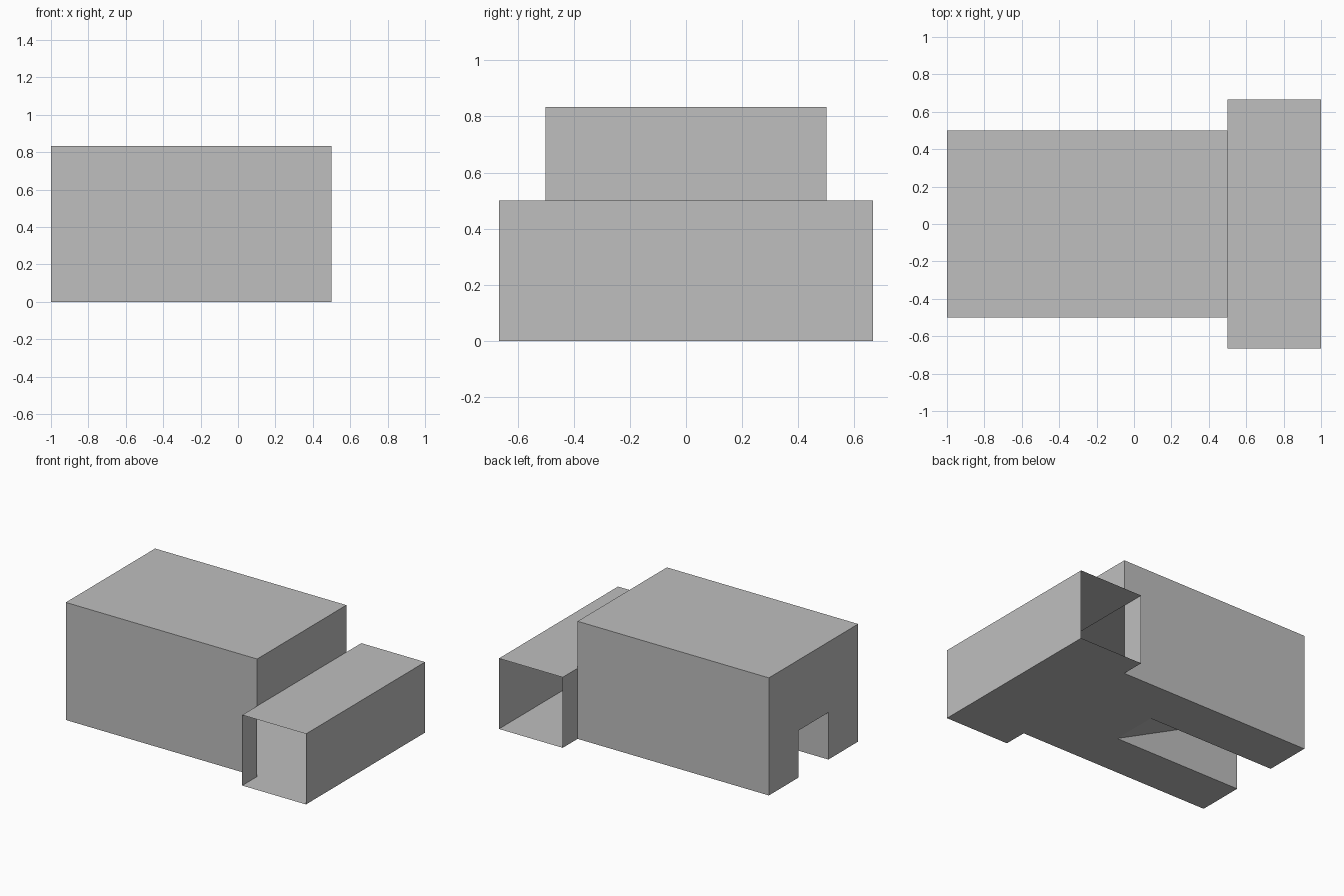
import bpy
import bmesh
from mathutils import Vector

cube = bpy.data.objects.get("Cube")
if cube:
    bpy.data.objects.remove(cube, do_unlink=True)

grey = bpy.data.materials.new("plain_grey")
grey.use_nodes = True
colour = (0.52, 0.52, 0.52, 1)
grey.diffuse_color = colour
grey.node_tree.nodes["Principled BSDF"].inputs["Base Color"].default_value = colour

# Main dimensions
BACK, JOIN, FRONT = -1, 0.5, 1
BODY_Y, BODY_Z = 0.5, 5 / 6
BAR_Y, BAR_Z = 2 / 3, 0.5
SLOT_Y, SLOT_Z = 1 / 6, 1 / 3
SLOT_END, SLOT_BEND = 0, -2 / 3
AXES = {"x": 0, "y": 1, "z": 2}


def panel(bm, axis, at, outline, out):
    """Flat sheet across one axis; outline uses the other two axes in order."""
    points = []
    for pair in outline:
        p = list(pair)
        p.insert(AXES[axis], at)
        points.append(p)
    sheet(bm, points, [out if a == axis else 0 for a in "xyz"])


def sheet(bm, points, outward):
    face = bm.faces.new([bm.verts.new(p) for p in points])
    face.normal_update()
    if face.normal.dot(Vector(outward)) < 0:
        face.normal_flip()


def rect(a0, a1, b0, b1):
    return [(a0, b0), (a1, b0), (a1, b1), (a0, b1)]


def finish(bm, name):
    bmesh.ops.remove_doubles(bm, verts=bm.verts, dist=0.0001)
    mesh = bpy.data.meshes.new(name)
    bm.to_mesh(mesh)
    bm.free()
    mesh.materials.append(grey)
    bpy.context.collection.objects.link(bpy.data.objects.new(name, mesh))


# Body shell: roof, sides, notched back end, upper front wall, slotted floor
bm = bmesh.new()
panel(bm, "z", BODY_Z, rect(BACK, JOIN, -BODY_Y, BODY_Y), 1)
for s in (-1, 1):
    panel(bm, "y", s * BODY_Y, rect(BACK, JOIN, 0, BODY_Z), s)
panel(bm, "x", JOIN, rect(-BODY_Y, BODY_Y, BAR_Z, BODY_Z), 1)
panel(bm, "x", BACK, [(-BODY_Y, 0), (-SLOT_Y, 0), (-SLOT_Y, SLOT_Z), (SLOT_Y, SLOT_Z),
                      (SLOT_Y, 0), (BODY_Y, 0), (BODY_Y, BODY_Z), (-BODY_Y, BODY_Z)], -1)
panel(bm, "z", 0, [(BACK, -BODY_Y), (JOIN, -BODY_Y), (JOIN, BODY_Y), (BACK, BODY_Y),
                   (BACK, SLOT_Y), (SLOT_END, SLOT_Y), (SLOT_END, -SLOT_Y), (BACK, -SLOT_Y)], -1)
finish(bm, "body_shell")

# Slot lining: two cheeks, a flat ceiling and a ramp down to the floor
bm = bmesh.new()
cheek = [(BACK, 0), (SLOT_END, 0), (SLOT_BEND, SLOT_Z), (BACK, SLOT_Z)]
for s in (-1, 1):
    panel(bm, "y", s * SLOT_Y, cheek, -s)
panel(bm, "z", SLOT_Z, rect(BACK, SLOT_BEND, -SLOT_Y, SLOT_Y), -1)
sheet(bm, [(SLOT_BEND, -SLOT_Y, SLOT_Z), (SLOT_END, -SLOT_Y, 0),
           (SLOT_END, SLOT_Y, 0), (SLOT_BEND, SLOT_Y, SLOT_Z)], (0, 0, -1))
finish(bm, "slot_lining")

# Cross bar: open-ended tube, joined to the body interior
bm = bmesh.new()
for z, s in ((0, -1), (BAR_Z, 1)):
    panel(bm, "z", z, rect(JOIN, FRONT, -BAR_Y, BAR_Y), s)
panel(bm, "x", FRONT, rect(-BAR_Y, BAR_Y, 0, BAR_Z), 1)
for s in (-1, 1):
    panel(bm, "x", JOIN, rect(s * BODY_Y, s * BAR_Y, 0, BAR_Z), -1)
finish(bm, "cross_bar")
